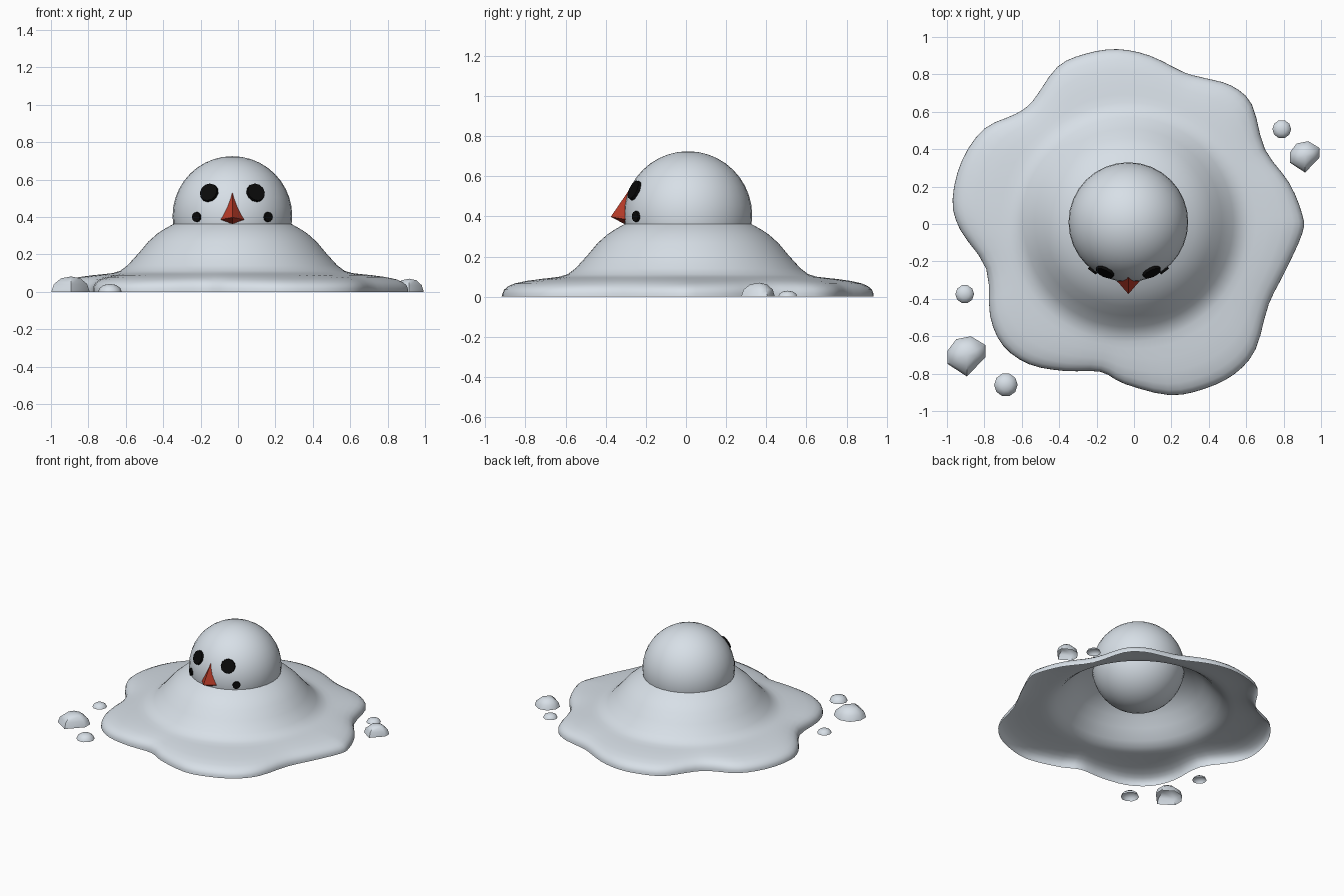
import bpy, bmesh, math
from mathutils import Vector

if "Cube" in bpy.data.objects:
    bpy.data.objects.remove(bpy.data.objects["Cube"])


def material(name, col):
    m = bpy.data.materials.new(name)
    m.diffuse_color = (*col, 1)
    m.use_nodes = True
    m.node_tree.nodes["Principled BSDF"].inputs["Base Color"].default_value = m.diffuse_color
    return m


SNOW = material("snow", (0.70, 0.76, 0.82))
COAL = material("coal", (0.003, 0.003, 0.003))
CARROT = material("carrot", (0.50, 0.045, 0.022))


def make(name, verts, faces, mat, smooth=None):
    me = bpy.data.meshes.new(name)
    me.from_pydata(verts, [], faces)
    bm = bmesh.new()
    bm.from_mesh(me)
    bmesh.ops.recalc_face_normals(bm, faces=bm.faces[:])
    bm.to_mesh(me)
    bm.free()
    return finish(name, me, mat, smooth)


def finish(name, me, mat, smooth):
    ob = bpy.data.objects.new(name, me)
    bpy.context.collection.objects.link(ob)
    me.materials.append(mat)
    if smooth:
        bpy.ops.object.select_all(action='DESELECT')
        ob.select_set(True)
        bpy.context.view_layer.objects.active = ob
        bpy.ops.object.shade_smooth_by_angle(angle=math.radians(smooth))
    return ob


def loft(name, rings, tip, mat, smooth):
    """Skin equal-length rings, bottom first, closing on one tip point."""
    n = len(rings[0])
    verts = [p for r in rings for p in r] + [tip]
    faces = [(k * n + i, k * n + (i + 1) % n, (k + 1) * n + (i + 1) % n, (k + 1) * n + i)
             for k in range(len(rings) - 1) for i in range(n)]
    b = (len(rings) - 1) * n
    faces += [(b + i, b + (i + 1) % n, len(verts) - 1) for i in range(n)]
    return make(name, verts, faces, mat, smooth)


# Melted body: round mound flowing out to a wavy puddle outline (open underneath)
CX, CY = -0.03, 0.01
outline = [(.90, -.05), (.90, .05), (.83, .22), (.70, .40), (.63, .64), (.52, .74), (.38, .78),
           (.27, .81), (.085, .90), (-.09, .935), (-.26, .91), (-.41, .84), (-.54, .66),
           (-.63, .59), (-.80, .51), (-.92, .34), (-.97, .13), (-.93, -.03), (-.79, -.24),
           (-.77, -.49), (-.70, -.65), (-.56, -.75), (-.37, -.786), (-.18, -.79), (-.05, -.855),
           (.19, -.915), (.38, -.88), (.54, -.80), (.65, -.67), (.72, -.43), (.81, -.25)]
edge = []
N = len(outline)
for i in range(N):
    p0, p1, p2, p3 = (Vector(outline[(i + k) % N]) for k in (-1, 0, 1, 2))
    for t in (0, 1 / 3, 2 / 3):
        edge.append(0.5 * (2 * p1 + (p2 - p0) * t + (2 * p0 - 5 * p1 + 4 * p2 - p3) * t * t
                           + (3 * p1 - p0 - 3 * p2 + p3) * t ** 3))
centre = Vector((CX, CY))
rings = []
for t, z in [(1, 0), (.995, .018), (.97, .035), (.91, .051), (.8, .066), (.6, .079),
             (.35, .089), (.15, .095)]:
    ring = []
    for e in edge:
        inner = centre + (e - centre).normalized() * 0.64
        ring.append((*inner.lerp(e, t), z))
    rings.append(ring)
for r, z in [(.64, .10), (.60, .112), (.56, .142), (.50, .208), (.45, .268), (.40, .312),
             (.36, .338), (.32, .36), (.22, .405), (.10, .435)]:
    rings.append([(*(centre + (e - centre).normalized() * r), z) for e in edge])
loft("melted_body", rings, (CX, CY, .44), SNOW, 80)

# Head
HEAD = Vector((CX, CY, 0.405))
R = 0.32
me = bpy.data.meshes.new("head")
bm = bmesh.new()
bmesh.ops.create_uvsphere(bm, u_segments=32, v_segments=20, radius=R)
bmesh.ops.translate(bm, verts=bm.verts, vec=HEAD)
bm.to_mesh(me)
bm.free()
finish("head", me, SNOW, 60)


# Coal discs set into the head: eyes and mouth ends
def coal(name, dx, dz, rad):
    d = Vector((dx, -math.sqrt(R * R - dx * dx - dz * dz), dz)).normalized()
    me = bpy.data.meshes.new(name)
    bm = bmesh.new()
    bmesh.ops.create_cone(bm, cap_ends=True, segments=12, radius1=rad, radius2=rad * .93, depth=.02)
    bm.transform(d.to_track_quat('Z', 'Y').to_matrix().to_4x4())
    bmesh.ops.translate(bm, verts=bm.verts, vec=HEAD + d * (R - .001))
    bm.to_mesh(me)
    bm.free()
    finish(name, me, COAL, None)


for s, side in ((-1, "left"), (1, "right")):
    coal("eye_" + side, s * .125, .125, .053)
    coal("mouth_coal_" + side, s * .19, -.005, .028)

# Carrot nose: faceted wedge
make("nose", [(CX, -.375, .398), (CX, -.285, .53), (CX - .078, -.285, .383),
              (CX, -.305, .362), (CX + .078, -.285, .383)],
     [(0, 1, 2), (0, 2, 3), (0, 3, 4), (0, 4, 1), (1, 4, 3, 2)], CARROT)

# Drops of melted snow around the puddle
lump = [(0, -1.1), (.95, -.1), (.95, .5), (.2, .95), (-.55, .8), (-1, .2), (-1, -.45)]
disc = [(math.cos(i * math.pi / 5), math.sin(i * math.pi / 5)) for i in range(10)]
for i, (x, y, r, h, shape) in enumerate([
        (-.893, -.70, .105, .082, lump), (.915, .365, .082, .07, lump),
        (-.905, -.375, .05, .03, disc), (-.685, -.86, .063, .042, disc),
        (.79, .507, .05, .03, disc)]):
    rs = [[(x + a * r * k, y + b * r * k, h * z) for a, b in shape]
          for k, z in ((1, 0), (.87, .5), (.5, .88))]
    loft(f"drop_{i + 1}", rs, (x, y, h), SNOW, 50)
